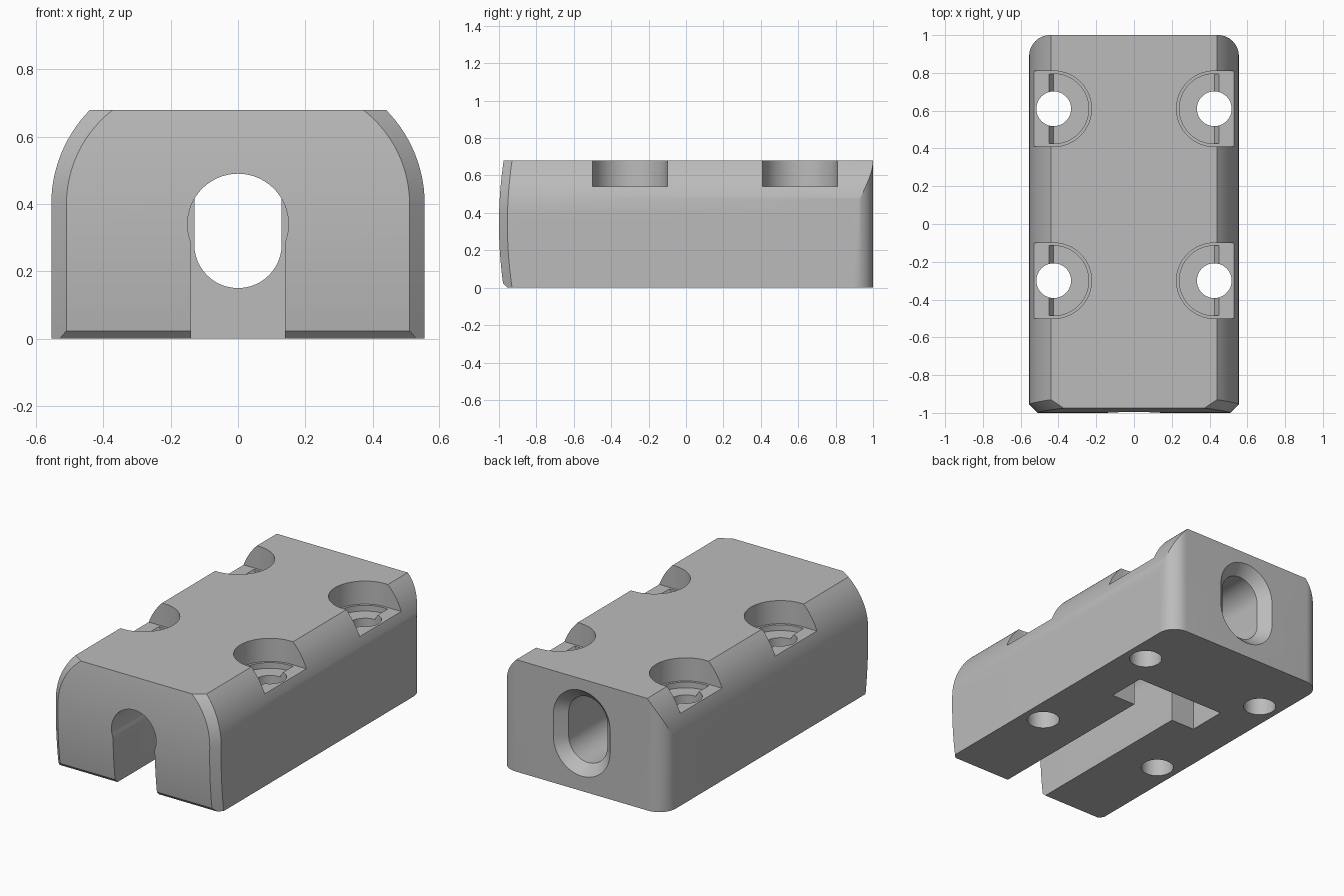
import bpy, bmesh
from math import sin, cos, pi, sqrt, asin, radians

cube = bpy.data.objects.get("Cube")
if cube:
    bpy.data.objects.remove(cube, do_unlink=True)

grey = bpy.data.materials.new("plain grey")
grey.use_nodes = True
grey.diffuse_color = (0.5, 0.5, 0.5, 1)
grey.node_tree.nodes["Principled BSDF"].inputs["Base Color"].default_value = (0.5, 0.5, 0.5, 1)


def loft(name, rings, strip_cap=False):
    """Skin a list of equal rings; strip_cap closes the last ring with cross strips."""
    bm = bmesh.new()
    rows = [[bm.verts.new(p) for p in ring] for ring in rings]
    n = len(rows[0])
    for a, b in zip(rows, rows[1:]):
        for i in range(n):
            j = (i + 1) % n
            bm.faces.new((a[i], a[j], b[j], b[i]))
    bm.faces.new(rows[0])
    last = rows[-1]
    if strip_cap:
        for i in range(n // 2 - 1):
            bm.faces.new((last[i], last[i + 1], last[n - 2 - i], last[n - 1 - i]))
    else:
        bm.faces.new(last)
    bmesh.ops.recalc_face_normals(bm, faces=bm.faces)
    mesh = bpy.data.meshes.new(name)
    bm.to_mesh(mesh)
    bm.free()
    mesh.materials.append(grey)
    ob = bpy.data.objects.new(name, mesh)
    bpy.context.collection.objects.link(ob)
    return ob


def arc(cx, cy, r, start, end, n=24):
    return [(cx + r * cos(radians(start + (end - start) * i / n)),
             cy + r * sin(radians(start + (end - start) * i / n))) for i in range(n + 1)]


def at_y(outline, y):
    return [(a, y, b) for a, b in outline]


def at_z(outline, z):
    return [(a, b, z) for a, b in outline]


def cut(body, cutter):
    """Subtract the cutter from the body, then discard it."""
    cutter.hide_render = True
    mod = body.modifiers.new(cutter.name, "BOOLEAN")
    mod.operation = "DIFFERENCE"
    mod.solver = "EXACT"
    mod.object = cutter
    bpy.context.view_layer.objects.active = body
    bpy.ops.object.modifier_apply(modifier=mod.name)
    bpy.data.objects.remove(cutter, do_unlink=True)


# Body: straight sides, arched shoulders, flat top, bowed and chamfered front
HEIGHT, SHOULDER, RADIUS, ARC_X = 0.68, 0.4, 0.398, 0.157
sweep = asin((HEIGHT - SHOULDER) / RADIUS)
levels = [SHOULDER * i / 8 for i in range(9)]
levels += [SHOULDER + RADIUS * sin(sweep * i / 14) for i in range(1, 15)]


def section(y, inset=0.0, bow=0.0):
    half = []
    for z in levels:
        x = ARC_X + sqrt((RADIUS - inset) ** 2 - max(z - SHOULDER, 0) ** 2)
        half.append((x, y + bow * ((z - 0.34) / 0.34) ** 2, z))
    return half + [(-x, yy, z) for x, yy, z in reversed(half)]


body = loft("clamp_block",
            [section(1), section(-0.955, 0, 0.025), section(-1, 0.045, 0.025)], True)

# Chamfer under the front edge
wedge = [(-1.01, 0.055), (-0.925, -0.03), (-1.05, -0.03)]
cut(body, loft("front_chamfer", [[(x, y, z) for y, z in wedge] for x in (-0.7, 0.7)]))

# Rounded back corners
for s in (-1, 1):
    corner = arc(0.445, 0.89, 0.11, 0, 90, 14) + [(0.445, 1.1), (0.7, 1.1), (0.7, 0.89)]
    corner = [(s * x, y) for x, y in corner]
    cut(body, loft("back_corner", [at_z(corner, -0.1), at_z(corner, 0.8)]))

# Keyhole channel open to the bottom and the front
side = pi / 2 - asin(0.14 / 0.15)
low = -side * 180 / pi
channel = arc(0, 0.34, 0.15, low, 180 - low, 36) + [(-0.14, -0.1), (0.14, -0.1)]
cut(body, loft("front_channel", [at_y(channel, -1.1), at_y(channel, 0.3)]))

# Cross pocket open to the bottom
pocket = [(-0.3, 0.17), (0.3, 0.17), (0.3, 0.41), (-0.3, 0.41)]
cut(body, loft("cross_pocket", [at_z(pocket, -0.1), at_z(pocket, 0.6)]))


# Oblong passage with a flared mouth at the back
def oblong(r):
    return arc(0, 0.42, r, 0, 180) + arc(0, 0.28, r, 180, 360)


cut(body, loft("back_passage", [at_y(oblong(r), y) for y, r in
                                ((0.35, 0.13), (0.94, 0.13), (1.0, 0.19), (1.01, 0.2))]))

# Four screw seats: side-open counterbore, half-round recess, through hole
HOLE_X = 0.425
for s in (-1, 1):
    for y in (-0.3, 0.61):
        def seat(r, end):
            pts = arc(HOLE_X, y, r, 90, 270, 32) + [(end, y - r), (end, y + r)]
            return [(s * a, b) for a, b in pts]

        cut(body, loft("screw_seat", [at_z(seat(0.2, 0.8), 0.54), at_z(seat(0.2, 0.8), 0.8)]))
        cut(body, loft("seat_recess", [at_z(seat(0.185, HOLE_X + 0.002), 0.505),
                                       at_z(seat(0.185, 0.45), 0.54),
                                       at_z(seat(0.185, 0.45), 0.57)]))
        hole = arc(s * HOLE_X, y, 0.092, 0, 360, 40)[:-1]
        cut(body, loft("screw_hole", [at_z(hole, -0.1), at_z(hole, 0.8)]))

# Smooth the rounded faces and keep the edges sharp
bpy.ops.object.select_all(action="DESELECT")
body.select_set(True)
bpy.context.view_layer.objects.active = body
bpy.ops.object.shade_smooth_by_angle(angle=radians(20))
